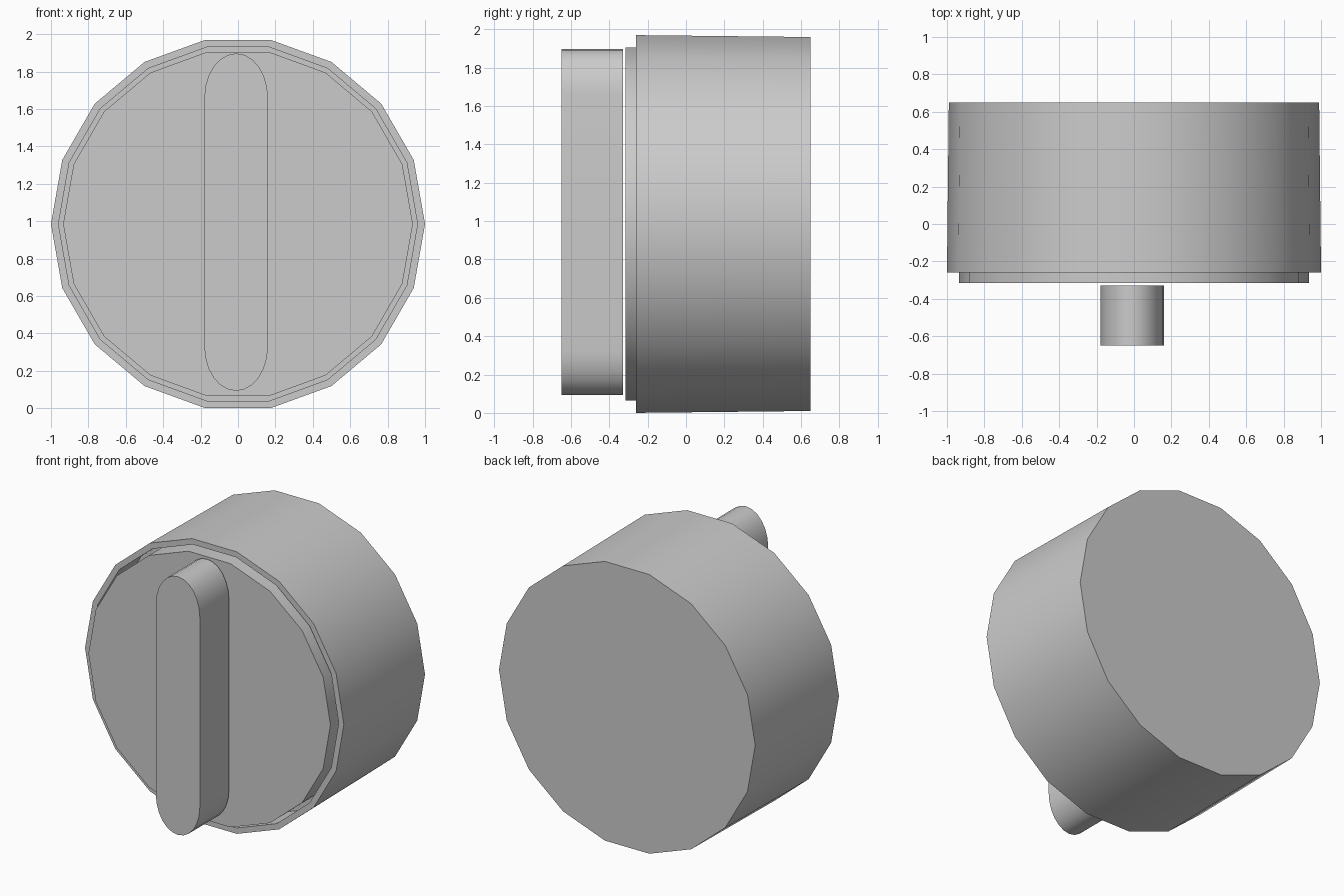
import bpy, math

if "Cube" in bpy.data.objects:
    bpy.data.objects.remove(bpy.data.objects["Cube"])

CZ = 0.985   # height of the dial axis
SIDES = 18


def ring(radius):
    return [(radius * math.cos(2 * math.pi * i / SIDES),
             CZ + radius * math.sin(2 * math.pi * i / SIDES)) for i in range(SIDES)]


def loft(name, sections):
    """Skin a list of (y, xz loop) sections and cap both ends."""
    n = len(sections[0][1])
    verts = [(x, y, z) for y, loop in sections for x, z in loop]
    faces = [tuple(range(n)), tuple(reversed(range(len(verts) - n, len(verts))))]
    for k in range(len(sections) - 1):
        for i in range(n):
            j = (i + 1) % n
            faces.append((k * n + i, (k + 1) * n + i, (k + 1) * n + j, k * n + j))
    mesh = bpy.data.meshes.new(name)
    mesh.from_pydata(verts, [], faces)
    obj = bpy.data.objects.new(name, mesh)
    bpy.context.collection.objects.link(obj)
    bpy.ops.object.select_all(action='DESELECT')
    obj.select_set(True)
    bpy.context.view_layer.objects.active = obj
    bpy.ops.object.mode_set(mode='EDIT')
    bpy.ops.mesh.select_all(action='SELECT')
    bpy.ops.mesh.normals_make_consistent(inside=False)
    bpy.ops.object.mode_set(mode='OBJECT')
    bpy.ops.object.shade_smooth_by_angle(angle=math.radians(30))
    return obj


# Tapered cup: back, outer wall, front lip, recess
loft("housing", [(0.65, ring(0.99)), (-0.26, ring(1.0)),
                 (-0.26, ring(0.96)), (-0.02, ring(0.96))])

# Face plate sitting in the cup, slightly proud of the lip
loft("face_plate", [(-0.03, ring(0.935)), (-0.315, ring(0.935))])

# Upright grip bar with elliptical ends
STEPS = 12
grip = []
for end, base in ((1, 1.66), (-1, 0.33)):
    for i in range(STEPS + 1):
        a = math.pi * i / STEPS
        grip.append((-0.01 + end * 0.17 * math.cos(a), base + end * 0.237 * math.sin(a)))
loft("grip_bar", [(-0.328, grip), (-0.65, grip)])
